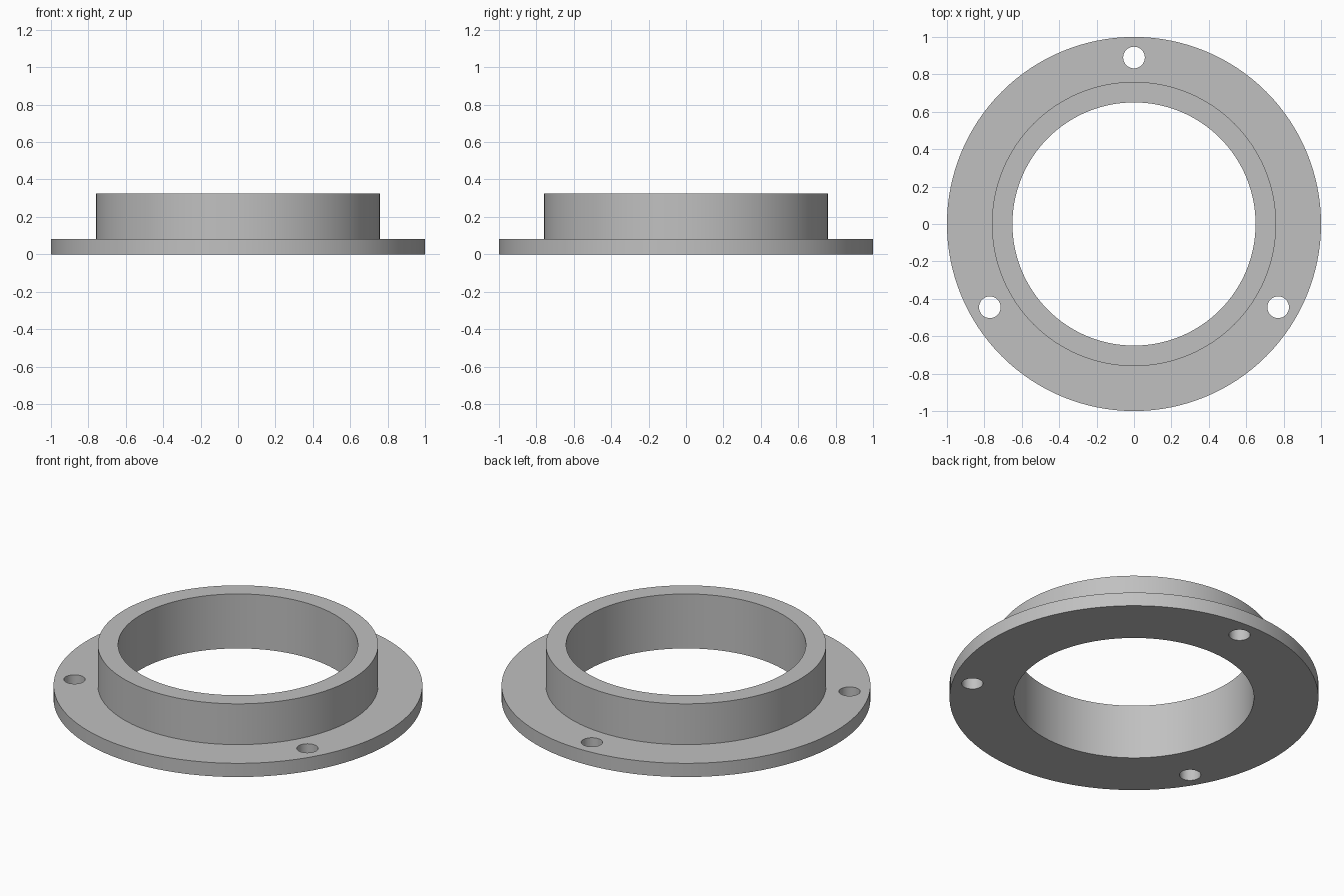
import bpy, bmesh, math

if "Cube" in bpy.data.objects:
    bpy.data.objects.remove(bpy.data.objects["Cube"])

SEGMENTS = 128
HOLE_RING, HOLE_RADIUS = 0.89, 0.058

grey = bpy.data.materials.new("plain grey")
grey.diffuse_color = (0.53, 0.53, 0.53, 1)
grey.use_nodes = True
grey.node_tree.nodes["Principled BSDF"].inputs["Base Color"].default_value = grey.diffuse_color


def add_object(name, bm):
    bmesh.ops.recalc_face_normals(bm, faces=bm.faces)
    mesh = bpy.data.meshes.new(name)
    bm.to_mesh(mesh)
    bm.free()
    mesh.materials.append(grey)
    obj = bpy.data.objects.new(name, mesh)
    bpy.context.collection.objects.link(obj)
    return obj


# Flange with raised collar: one stepped section swept round z
section = [(0.65, 0), (1, 0), (1, 0.082), (0.76, 0.082), (0.76, 0.326), (0.65, 0.326)]
bm = bmesh.new()
rings = []
for i in range(SEGMENTS):
    a = 2 * math.pi * i / SEGMENTS
    rings.append([bm.verts.new((r * math.cos(a), r * math.sin(a), z)) for r, z in section])
for i in range(SEGMENTS):
    p, q = rings[i], rings[(i + 1) % SEGMENTS]
    for j in range(len(section)):
        k = (j + 1) % len(section)
        bm.faces.new((p[j], q[j], q[k], p[k]))
flange = add_object("collar_flange", bm)

# Three bolt hole cutters, evenly spaced
bm = bmesh.new()
for i in range(3):
    a = math.radians(90 + 120 * i)
    new = bmesh.ops.create_cone(bm, cap_ends=True, segments=32, radius1=HOLE_RADIUS,
                                radius2=HOLE_RADIUS, depth=0.4)
    bmesh.ops.translate(bm, verts=new["verts"],
                        vec=(HOLE_RING * math.cos(a), HOLE_RING * math.sin(a), 0.04))
cutter = add_object("bolt_hole_cutter", bm)

# Cut the holes, then remove the cutter
cut = flange.modifiers.new("bolt_holes", "BOOLEAN")
cut.operation = "DIFFERENCE"
cut.solver = "EXACT"
cut.object = cutter
bpy.context.view_layer.objects.active = flange
flange.select_set(True)
bpy.ops.object.modifier_apply(modifier=cut.name)
bpy.data.objects.remove(cutter)

# Smooth round walls with crisp rims
bpy.ops.object.shade_smooth_by_angle(angle=math.radians(30))
